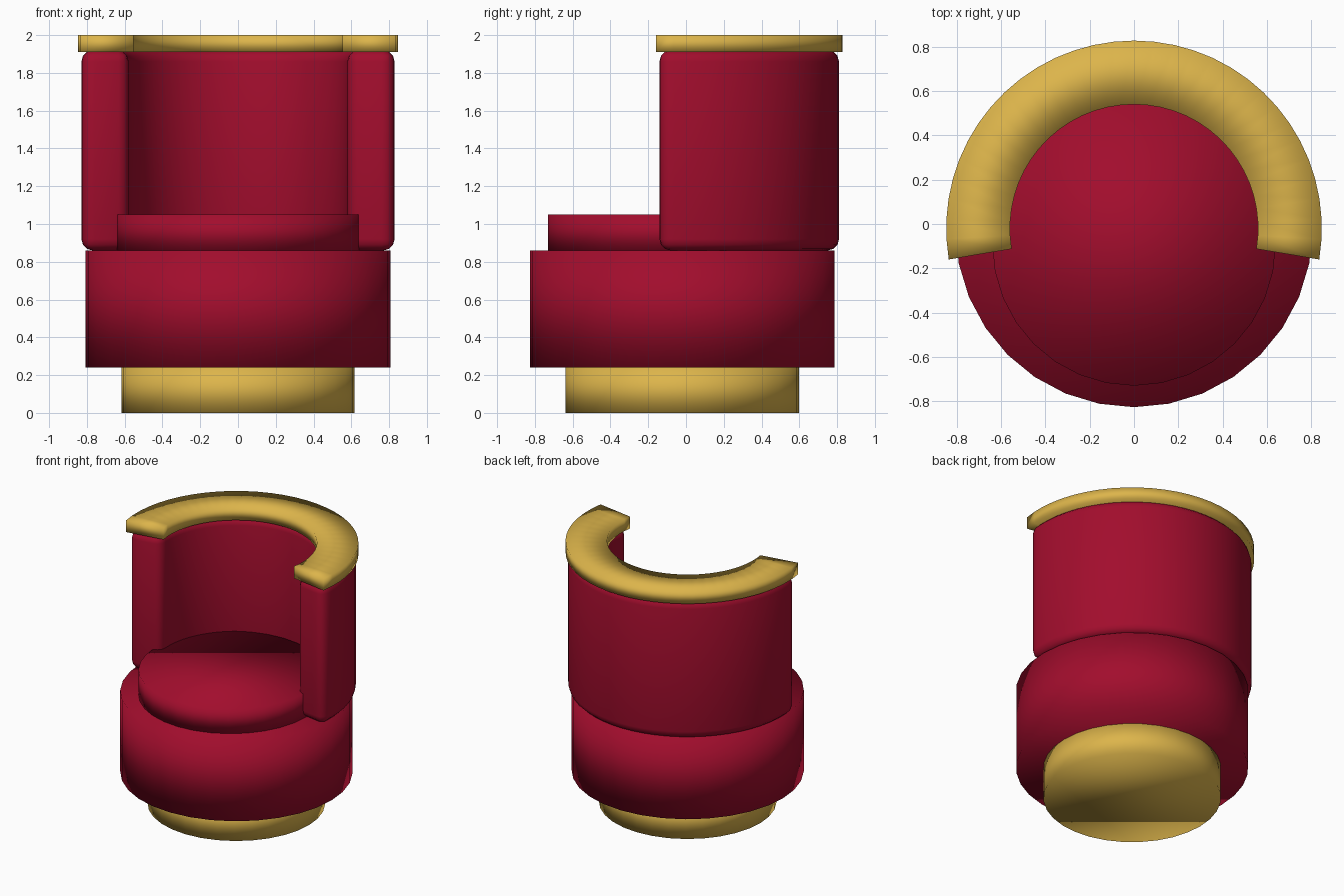
import bpy, bmesh, math

if "Cube" in bpy.data.objects:
    bpy.data.objects.remove(bpy.data.objects["Cube"])


def material(name, rgb):
    m = bpy.data.materials.new(name)
    m.diffuse_color = (*rgb, 1)
    m.use_nodes = True
    m.node_tree.nodes["Principled BSDF"].inputs["Base Color"].default_value = m.diffuse_color
    return m


RED = material("red velvet", (0.36, 0.004, 0.026))
GOLD = material("brushed gold", (0.72, 0.46, 0.07))
CENTRE_Y = -0.02


def finish(bm, name, mat):
    bmesh.ops.recalc_face_normals(bm, faces=bm.faces[:])
    mesh = bpy.data.meshes.new(name)
    bm.to_mesh(mesh)
    bm.free()
    mesh.materials.append(mat)
    mesh.shade_smooth()
    obj = bpy.data.objects.new(name, mesh)
    bpy.context.collection.objects.link(obj)
    return obj


def disc(name, mat, radius, z0, z1, y=CENTRE_Y, sides=32):
    """Upright round drum between two heights."""
    bm = bmesh.new()
    bmesh.ops.create_cone(bm, cap_ends=True, segments=sides, radius1=radius,
                          radius2=radius, depth=z1 - z0)
    bmesh.ops.translate(bm, verts=bm.verts[:], vec=(0, y, (z0 + z1) / 2))
    return finish(bm, name, mat)


def arc(name, mat, r_in, r_out, z0, z1, overhang, steps, bevel=0):
    """Rectangular section swept round the back, past the sides by overhang degrees."""
    bm = bmesh.new()
    section = [(r_in, z0), (r_out, z0), (r_out, z1), (r_in, z1)]
    rings = []
    for i in range(steps + 1):
        a = math.radians(-overhang + (180 + 2 * overhang) * i / steps)
        rings.append([bm.verts.new((r * math.cos(a), CENTRE_Y + r * math.sin(a), z))
                      for r, z in section])
    for p, q in zip(rings, rings[1:]):
        for j in range(4):
            k = (j + 1) % 4
            bm.faces.new((p[j], p[k], q[k], q[j]))
    bm.faces.new(rings[0])
    bm.faces.new(rings[-1])
    obj = finish(bm, name, mat)
    if bevel:
        mod = obj.modifiers.new("soft edges", "BEVEL")
        mod.width = bevel
        mod.segments = 3
        mod.limit_method = "ANGLE"
        mod.angle_limit = math.radians(40)
    return obj


# Plinth, drum seat and loose cushion
disc("plinth", GOLD, 0.617, 0.0, 0.24)
disc("seat_base", RED, 0.807, 0.24, 0.86)
disc("seat_cushion", RED, 0.64, 0.86, 1.05, y=-0.09)

# Wraparound padded back with its flat top rail
arc("backrest", RED, 0.58, 0.83, 0.86, 1.92, 9, 32, bevel=0.06)
arc("top_rail", GOLD, 0.56, 0.848, 1.91, 2.0, 9.5, 32)
